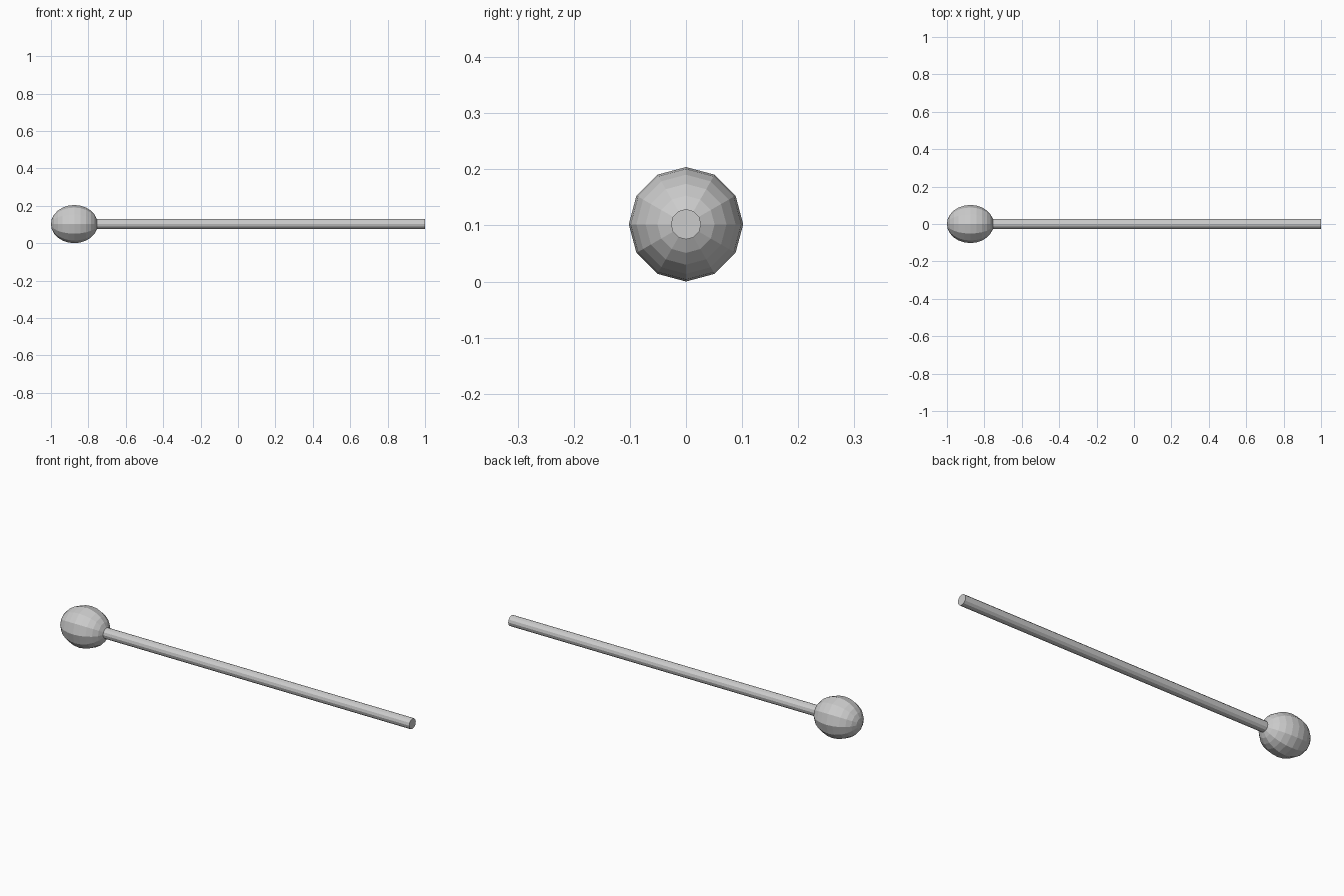
import bpy
from math import pi

if "Cube" in bpy.data.objects:
    bpy.data.objects.remove(bpy.data.objects["Cube"])

R = 0.102        # head radius, also height of the axis
STICK_R = 0.027

# Rounded, slightly elongated head with its poles along x
bpy.ops.mesh.primitive_uv_sphere_add(segments=12, ring_count=12, radius=1,
                                     location=(-0.875, 0, R),
                                     rotation=(0, pi / 2, 0))
head = bpy.context.object
head.name = "head"
head.scale = (R, R, 0.125)

# Thin straight stick, set into the head
start, end = -0.79, 1.0
bpy.ops.mesh.primitive_cylinder_add(vertices=12, radius=STICK_R, depth=end - start,
                                    location=((start + end) / 2, 0, R),
                                    rotation=(0, pi / 2, 0))
bpy.context.object.name = "stick"
